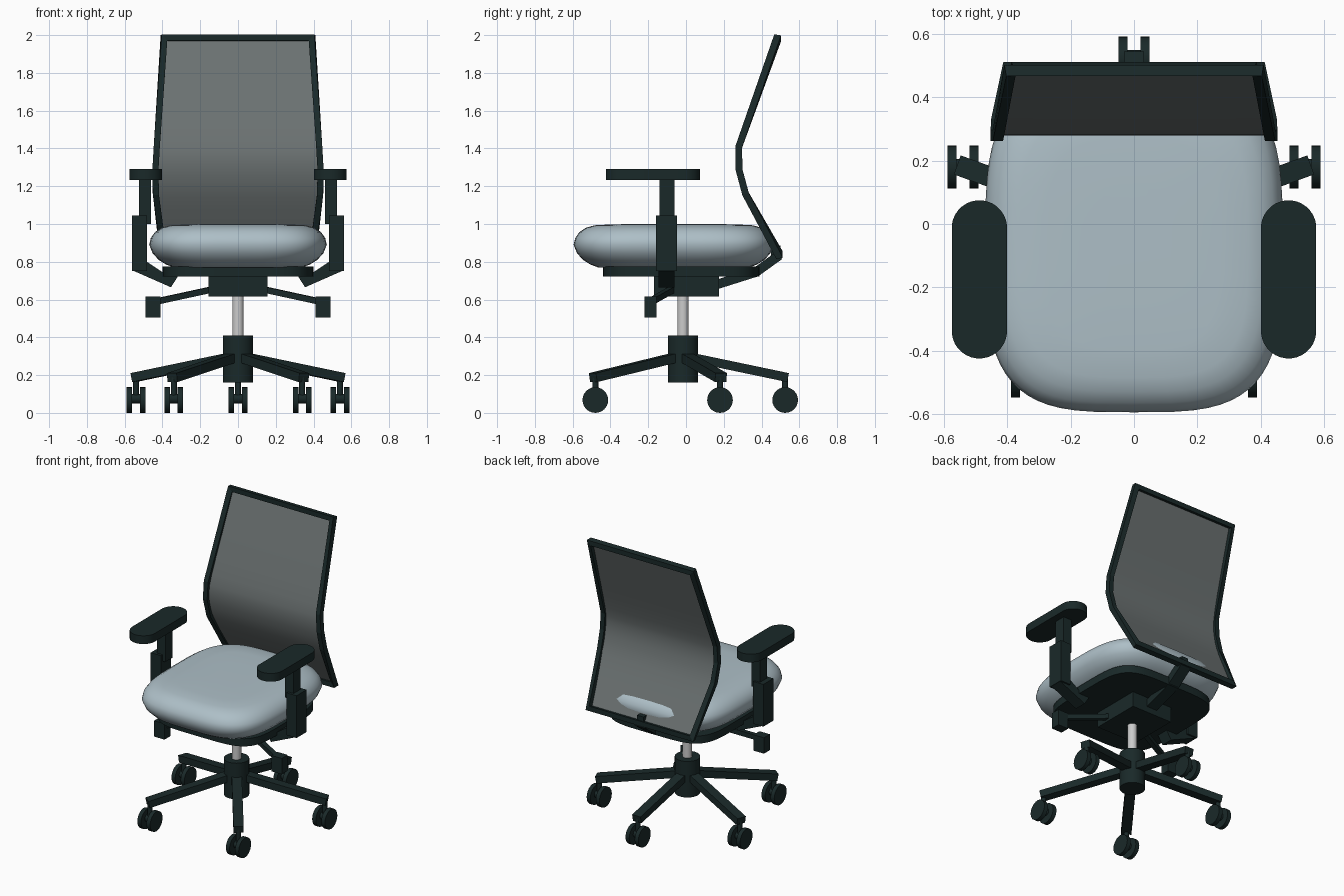
import bpy, bmesh, math
from mathutils import Vector as V

if "Cube" in bpy.data.objects:
    bpy.data.objects.remove(bpy.data.objects["Cube"])


def material(name, rgb):
    m = bpy.data.materials.new(name)
    m.diffuse_color = (*rgb, 1)
    m.use_nodes = True
    m.node_tree.nodes["Principled BSDF"].inputs["Base Color"].default_value = m.diffuse_color
    return m


DARK = material("dark_plastic", (0.01, 0.022, 0.022))
FABRIC = material("seat_fabric", (0.42, 0.52, 0.57))
MESH = material("back_mesh", (0.15, 0.17, 0.17))


def make(name, verts, faces, mat=DARK, smooth=35):
    me = bpy.data.meshes.new(name)
    me.from_pydata([tuple(v) for v in verts], [], faces)
    bm = bmesh.new()
    bm.from_mesh(me)
    bmesh.ops.recalc_face_normals(bm, faces=bm.faces)
    bm.to_mesh(me)
    bm.free()
    ob = bpy.data.objects.new(name, me)
    bpy.context.collection.objects.link(ob)
    if mat:
        me.materials.append(mat)
    if smooth:
        bpy.ops.object.select_all(action='DESELECT')
        ob.select_set(True)
        bpy.context.view_layer.objects.active = ob
        bpy.ops.object.shade_smooth_by_angle(angle=math.radians(smooth))
    return ob


def loft(name, rings, mat=DARK, closed=False, smooth=35):
    """Skin equal-length rings of points, capped unless closed."""
    n, k = len(rings[0]), len(rings)
    verts = [p for r in rings for p in r]
    faces = [(i * n + j, i * n + (j + 1) % n,
              (i + 1) % k * n + (j + 1) % n, (i + 1) % k * n + j)
             for i in range(k if closed else k - 1) for j in range(n)]
    if not closed:
        faces += [tuple(range(n)), tuple(range((k - 1) * n, k * n))]
    return make(name, verts, faces, mat, smooth)


def box(name, x, y, z):
    return loft(name, [[(x[0], y[0], h), (x[1], y[0], h), (x[1], y[1], h), (x[0], y[1], h)]
                       for h in z], smooth=0)


def cylinder(name, a, b, r, mat=DARK, n=24):
    a, b = V(a), V(b)
    q = (b - a).to_track_quat('Z', 'Y')
    return loft(name, [[c + q @ V((r * math.cos(t), r * math.sin(t), 0))
                        for t in (2 * math.pi * i / n for i in range(n))] for c in (a, b)], mat)


def sweep(name, path, hw, hd, ref, closed=False):
    """Sweep a rectangular section along a path with mitred corners."""
    path, ref, n = [V(p) for p in path], V(ref), len(path)
    rings = []
    for i, p in enumerate(path):
        t1 = (p - path[i - 1]).normalized() if (i or closed) else None
        t2 = (path[(i + 1) % n] - p).normalized() if (i < n - 1 or closed) else None
        t1, t2 = t1 or t2, t2 or t1
        t = (t1 + t2).normalized()
        side = t.cross(ref).normalized()
        depth = side.cross(t)
        side *= hw / max(t.dot(t1), 0.5)
        depth *= hd
        rings.append([p + side + depth, p - side + depth, p - side - depth, p + side - depth])
    return loft(name, rings, closed=closed, smooth=0)


def oval(hw, y0, y1, z, e, n=64):
    """Superellipse outline at height z."""
    def f(c):
        return math.copysign(abs(c) ** (2 / e), c)
    return [(hw * f(math.cos(t)), (y0 + y1) / 2 + (y1 - y0) / 2 * f(math.sin(t)), z)
            for t in (2 * math.pi * i / n for i in range(n))]


# Star base
CY = -0.016
cylinder("base_hub", (0, CY, 0.16), (0, CY, 0.41), 0.08, n=32)
cylinder("gas_column", (0, CY, 0.38), (0, CY, 0.64), 0.03, None)
for i, (x, y) in enumerate([(0, 0.525), (0.54, 0.18), (0.34, -0.48), (-0.34, -0.48), (-0.54, 0.18)]):
    d = V((x, y - CY, 0)).normalized()
    start = V((0, CY, 0.295)) + d * 0.04
    end = V((x, y, 0.187)) + d * 0.015
    sweep(f"base_leg_{i}", [start, end], 0.032, 0.024, (0, 0, 1))
    cylinder(f"caster_stem_{i}", (x, y, 0.06), (x, y, 0.19), 0.016, n=12)
    cylinder(f"caster_axle_{i}", (x - 0.03, y, 0.075), (x + 0.03, y, 0.075), 0.025, n=12)
    for s in (-1, 1):
        cylinder(f"caster_wheel_{i}", (x + s * 0.021, y, 0.068), (x + s * 0.049, y, 0.068), 0.068)

# Seat cushion and pan
layers = [(0.77, 0.13), (0.785, 0.09), (0.81, 0.05), (0.845, 0.018), (0.89, 0), (0.925, 0.008),
          (0.957, 0.03), (0.98, 0.065), (0.993, 0.11), (0.998, 0.2), (1.0, 0.35)]
loft("seat", [oval(0.47 - d, -0.595 + d, 0.465 - d, z, 3.5) for z, d in layers], FABRIC, smooth=60)
loft("seat_pan", [oval(0.40, -0.44, 0.39, z, 4.5) for z in (0.722, 0.775)])

# Tilt mechanism and back support
box("tilt_mechanism", (-0.155, 0.155), (-0.17, 0.175), (0.617, 0.73))
sweep("back_support", [(0, 0.1, 0.66), (0, 0.37, 0.745), (0, 0.495, 0.835)], 0.04, 0.025, (0, 0, 1))
box("back_bracket", (-0.025, 0.025), (0.45, 0.5), (0.83, 0.885))

# Arms and levers, mirrored left and right
for s, tag in ((-1, "left"), (1, "right")):
    pad = []
    for i in range(32):
        t = 2 * math.pi * (i + 0.5) / 32
        yc = 0.075 - 0.0875 if math.sin(t) > 0 else -0.425 + 0.0875
        pad.append((s * 0.4885 + 0.0875 * math.cos(t), yc + 0.0875 * math.sin(t)))
    loft(f"arm_pad_{tag}", [[(*p, z) for p in pad] for z in (1.233, 1.29)])
    box(f"arm_post_{tag}", (s * 0.46, s * 0.525), (-0.14, -0.062), (1.0, 1.24))
    box(f"arm_sleeve_{tag}", (s * 0.482, s * 0.56), (-0.158, -0.048), (0.752, 1.045))
    outline = [(0.56, 0.755), (0.355, 0.665), (0.31, 0.735), (0.40, 0.745), (0.482, 0.80), (0.56, 0.80)]
    loft(f"arm_bracket_{tag}", [[(s * x, y, z) for x, z in outline] for y in (-0.145, -0.06)], smooth=0)
    sweep(f"lever_{tag}", [(s * 0.13, -0.07, 0.655), (s * 0.43, -0.185, 0.59)], 0.016, 0.016, (0, 0, 1))
    box(f"lever_knob_{tag}", (s * 0.41, s * 0.49), (-0.22, -0.155), (0.505, 0.615))

# Backrest frame: (half width, y, z) up one side, mirrored down the other
prof = [(0.395, 0.495, 0.835), (0.435, 0.315, 1.16), (0.437, 0.28, 1.29), (0.43, 0.28, 1.41),
        (0.392, 0.485, 1.985)]
prof[3:3] = []
loop = [(w, y, z) for w, y, z in prof] + [(-w, y, z) for w, y, z in reversed(prof)]
sweep("back_frame", loop, 0.016, 0.018, (0, 1, 0), closed=True)

# Backrest mesh: smooth sheet following the frame
N = 8
rows = []
for a, b in zip(prof, prof[1:]):
    rows += [V(a).lerp(V(b), k / 4) for k in range(4)]
rows.append(V(prof[-1]))
for _ in range(2):
    rows = [rows[0]] + [(p + 2 * q + r) / 4 for p, q, r in zip(rows, rows[1:], rows[2:])] + [rows[-1]]
verts = [(p.x * (2 * j / N - 1), p.y, p.z) for p in rows for j in range(N + 1)]
faces = [(i * (N + 1) + j, i * (N + 1) + j + 1, (i + 1) * (N + 1) + j + 1, (i + 1) * (N + 1) + j)
         for i in range(len(rows) - 1) for j in range(N)]
make("back_mesh", verts, faces, MESH, smooth=60)
